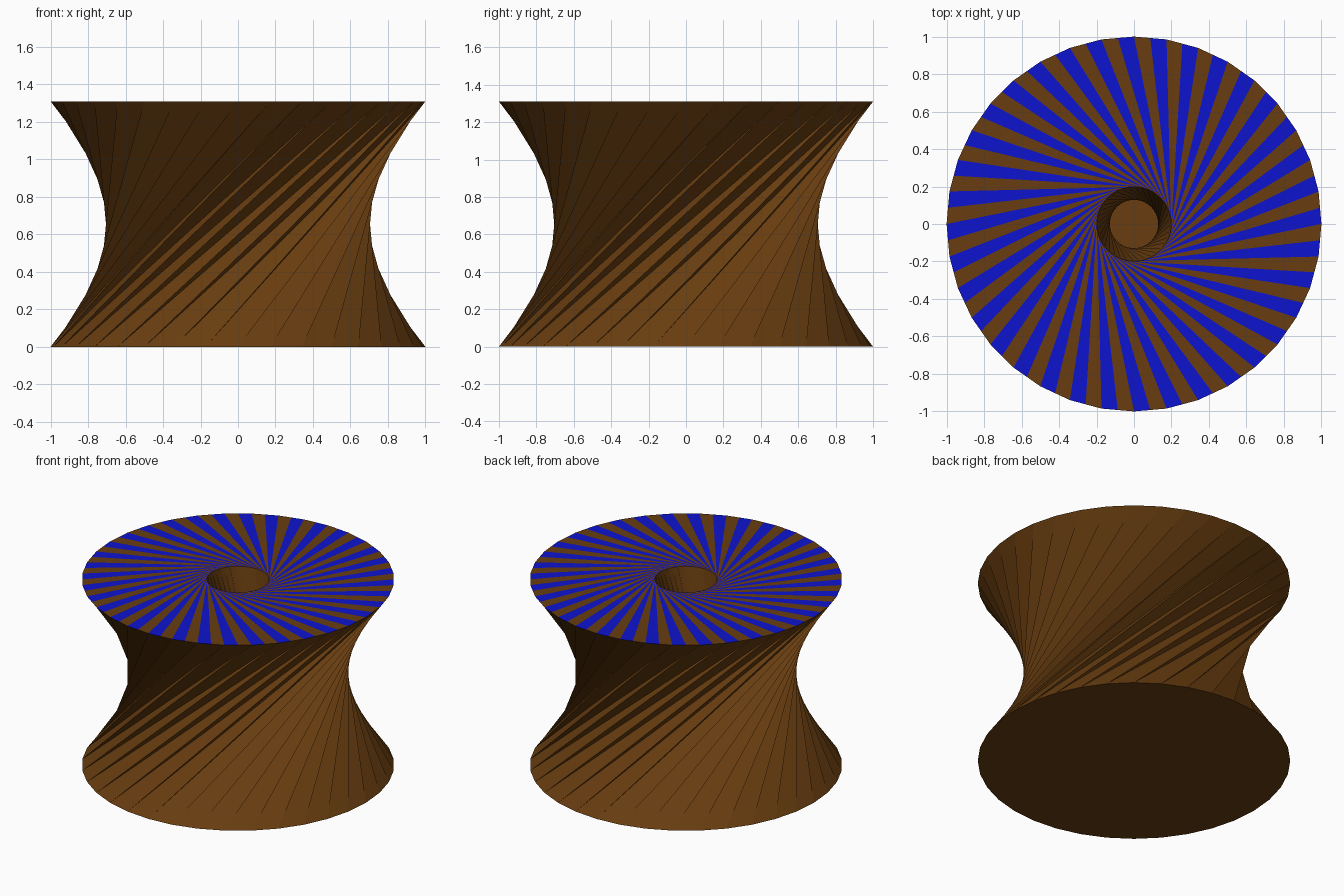
import bpy
import bmesh
from math import cos, sin, tau

if "Cube" in bpy.data.objects:
    bpy.data.objects.remove(bpy.data.objects["Cube"])

N = 36            # sides of every ring
TWIST = 9         # ring steps the top is turned against the bottom (90 degrees)
SWIRL = 8         # ring steps the stripes sweep on the top
HEIGHT = 1.31
R_OUT, R_IN = 1.0, 0.2
FLOOR = 0.02


def material(name, color):
    mat = bpy.data.materials.new(name)
    mat.diffuse_color = (*color, 1)
    mat.use_nodes = True
    mat.node_tree.nodes["Principled BSDF"].inputs["Base Color"].default_value = mat.diffuse_color
    return mat


brown = material("brown", (0.14, 0.047, 0.005))
blue = material("blue", (0.004, 0.007, 0.62))


def ring(r, z):
    return [(r * cos(tau * i / N), r * sin(tau * i / N), z) for i in range(N)]


def half_ring(r, z):
    """Ring with an extra point in the middle of each side."""
    pts = ring(r, z)
    out = []
    for i, p in enumerate(pts):
        q = pts[(i + 1) % N]
        out += [p, tuple((a + b) / 2 for a, b in zip(p, q))]
    return out


def make(name, verts, faces, mats, indices=None):
    mesh = bpy.data.meshes.new(name)
    mesh.from_pydata(verts, [], faces)
    for m in mats:
        mesh.materials.append(m)
    if indices:
        mesh.polygons.foreach_set("material_index", indices)
    mesh.update()
    obj = bpy.data.objects.new(name, mesh)
    bpy.context.collection.objects.link(obj)
    return obj


def twisted_wall(name, r, z0, z1, inward=False, cap_up=False):
    """Twisted tube of long flat triangles with a closed lower end."""
    verts = ring(r, z0) + ring(r, z1)
    faces = []
    for i in range(N):
        b0, b1 = i, (i + 1) % N
        t0, t1 = N + (i + TWIST) % N, N + (i + TWIST + 1) % N
        faces += [(b0, b1, t1), (b0, t1, t0)]
    if inward:
        faces = [f[::-1] for f in faces]
    cap = tuple(range(N))
    faces.append(cap if cap_up else cap[::-1])
    return make(name, verts, faces, [brown])


# Outer body with base, and the hollow with its floor
twisted_wall("outer_wall", R_OUT, 0, HEIGHT)
twisted_wall("inner_well", R_IN, FLOOR, HEIGHT, inward=True, cap_up=True)

# Striped top: alternating brown and blue swirling strips
M = 2 * N
top = half_ring(R_OUT, HEIGHT) + half_ring(R_IN, HEIGHT)
strips = []
for i in range(M):
    j = (i + 1) % M
    strips.append((i, j, M + (j - 2 * SWIRL) % M, M + (i - 2 * SWIRL) % M))
make("striped_top", top, strips, [blue, brown], [i % 2 for i in range(M)])
